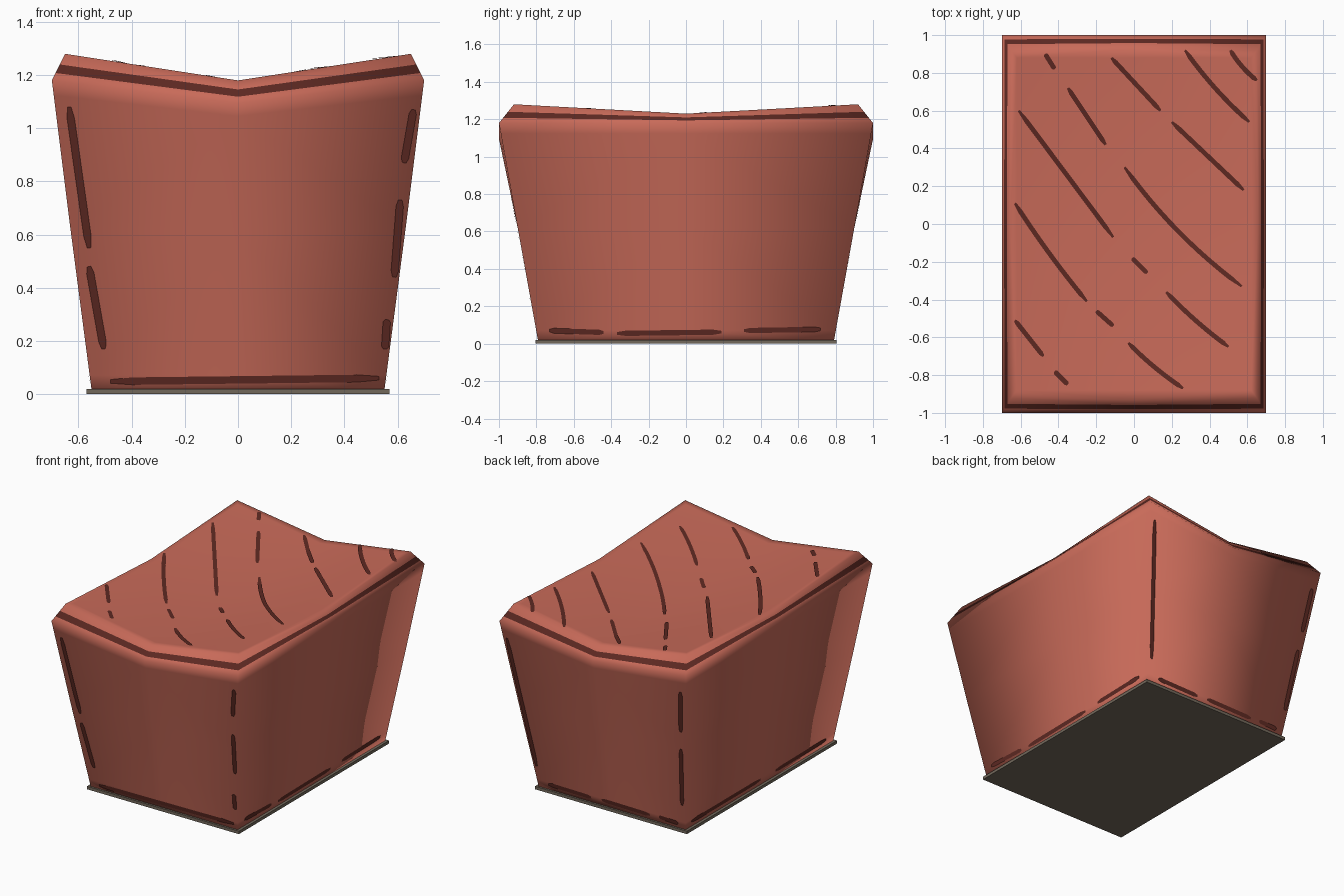
import bpy, bmesh
from mathutils import Vector
from mathutils.bvhtree import BVHTree

if "Cube" in bpy.data.objects:
    bpy.data.objects.remove(bpy.data.objects["Cube"])


def material(name, rgb):
    m = bpy.data.materials.new(name)
    m.diffuse_color = (*rgb, 1)
    m.use_nodes = True
    m.node_tree.nodes["Principled BSDF"].inputs["Base Color"].default_value = m.diffuse_color
    return m


RED = material("brick red", (0.58, 0.145, 0.10))
DARK = material("dark red", (0.11, 0.022, 0.016))
GREY = material("warm grey", (0.17, 0.14, 0.105))


def finish(bm, name, mats):
    me = bpy.data.meshes.new(name)
    bm.to_mesh(me)
    for m in mats:
        me.materials.append(m)
    ob = bpy.data.objects.new(name, me)
    bpy.context.collection.objects.link(ob)
    return ob


# A ring: corner x, y, z / front-middle y, z / side-middle x, z
def lerp(a, b, t):
    return [p + (q - p) * t for p, q in zip(a, b)]


def ring_points(k):
    x, y, z, fy, fz, sx, sz = k
    return [(-x, -y, z), (0, -fy, fz), (x, -y, z), (sx, 0, sz),
            (x, y, z), (0, fy, fz), (-x, y, z), (-sx, 0, sz)]


base = (.55, .79, .01, .79, .01, .55, .01)
waist = (.63, .90, .62, .895, .60, .628, .62)
rim = (.70, 1.0, 1.18, 1.0, 1.095, .70, 1.18)
inner = (.65, .92, 1.28, .93, 1.18, .655, 1.23)
hold = (.62, .88, 1.275, .88, 1.177, .62, 1.2275)
rings = [base, lerp(base, waist, .1), waist, lerp(waist, rim, .9), rim,
         lerp(rim, inner, .28), lerp(rim, inner, .6), inner, hold]
BAND = 5  # chamfer strip painted dark

# Body: flared block with a sagging top
bm = bmesh.new()
vr = [[bm.verts.new(p) for p in ring_points(k)] for k in rings]
for r in range(len(vr) - 1):
    for i in range(8):
        j = (i + 1) % 8
        f = bm.faces.new((vr[r][i], vr[r][j], vr[r + 1][j], vr[r + 1][i]))
        f.material_index = 1 if r == BAND else 0
bm.faces.new(list(reversed(vr[0])))
centre = bm.verts.new((0, 0, 1.13))
top = vr[-1]
for i in (0, 2, 4, 6):
    bm.faces.new((top[i - 1], top[i], top[i + 1], centre))
bmesh.ops.triangulate(bm, faces=bm.faces[:])
bmesh.ops.recalc_face_normals(bm, faces=bm.faces[:])
for f in bm.faces:
    f.smooth = True
surface = BVHTree.FromBMesh(bm)
finish(bm, "body", [RED, DARK])
bm.free()

# Base plate
bm = bmesh.new()
bmesh.ops.create_cube(bm, size=1)
for v in bm.verts:
    v.co = (v.co.x * 1.14, v.co.y * 1.61, (v.co.z + .5) * .02)
finish(bm, "base_plate", [GREY])
bm.free()

# Ways of looking at each side: (a, b) on the view -> ray start, ray direction
VIEWS = {
    "top": (lambda a, b: Vector((a, b, 3)), Vector((0, 0, -1))),
    "front": (lambda a, b: Vector((a, -3, b)), Vector((0, 1, 0))),
    "back": (lambda a, b: Vector((a, 3, b)), Vector((0, -1, 0))),
    "right": (lambda a, b: Vector((3, a, b)), Vector((-1, 0, 0))),
    "left": (lambda a, b: Vector((-3, a, b)), Vector((1, 0, 0))),
}


# Painted marks: thin ribbons laid on the body surface
def paint(name, view, strokes, width):
    start, ray = VIEWS[view]
    bm = bmesh.new()
    for a0, b0, a1, b1, sag in strokes:
        p, q = Vector((a0, b0)), Vector((a1, b1))
        side = Vector((b0 - b1, a1 - a0)).normalized()
        n, prev = 12, None
        for s in range(n + 1):
            t = s / n
            c = p.lerp(q, t) - side * sag * 4 * t * (1 - t) * (1 if b0 > b1 else -1) * -1
            w = width * (.5 if s in (0, n) else 1) / 2
            pair = []
            for e in (w, -w):
                d = c + side * e
                hit, nor, _, _ = surface.ray_cast(start(*d), ray)
                if hit is None:
                    pair = None
                    break
                pair.append(bm.verts.new(hit - ray * .004))
            if prev and pair:
                f = bm.faces.new((prev[0], prev[1], pair[1], pair[0]))
                f.normal_update()
                if f.normal.dot(ray) > 0:
                    f.normal_flip()
            prev = pair
    finish(bm, name, [DARK])
    bm.free()


paint("top_stripes", "top", [
    (-.47, .90, -.42, .82, 0), (-.35, .72, -.15, .42, 0), (-.61, .60, -.11, -.07, 0),
    (-.63, .11, -.25, -.41, -.01), (-.63, -.51, -.48, -.70, 0), (-.42, -.78, -.35, -.85, 0),
    (-.12, .88, .14, .60, 0), (.27, .92, .61, .54, -.015), (.51, .92, .65, .76, -.01),
    (.20, .54, .58, .18, 0), (-.05, .30, .57, -.33, -.035), (-.01, -.18, .07, -.26, 0),
    (.17, -.36, .50, -.65, -.01), (-.20, -.46, -.11, -.54, 0), (-.03, -.63, .26, -.87, -.01)], .025)
paint("front_marks", "front", [
    (-.635, 1.08, -.56, .55, 0), (-.56, .48, -.505, .17, 0), (.66, 1.07, .625, .87, 0),
    (.61, .73, .588, .44, 0), (.56, .28, .553, .17, 0), (-.48, .048, .53, .06, 0)], .028)
paint("right_marks", "right", [
    (-.73, .07, -.44, .06, 0), (-.37, .055, .19, .062, 0), (.31, .07, .72, .077, 0)], .028)
paint("back_marks", "back", [
    (.655, 1.07, .545, .17, 0), (-.645, 1.05, -.61, .75, 0), (-.595, .62, -.55, .2, 0),
    (.47, .06, .15, .055, 0), (.07, .06, -.29, .055, 0), (-.36, .06, -.5, .055, 0)], .028)
paint("left_marks", "left", [
    (.74, .06, 0, .06, 0), (-.16, .06, -.70, .065, 0)], .028)
